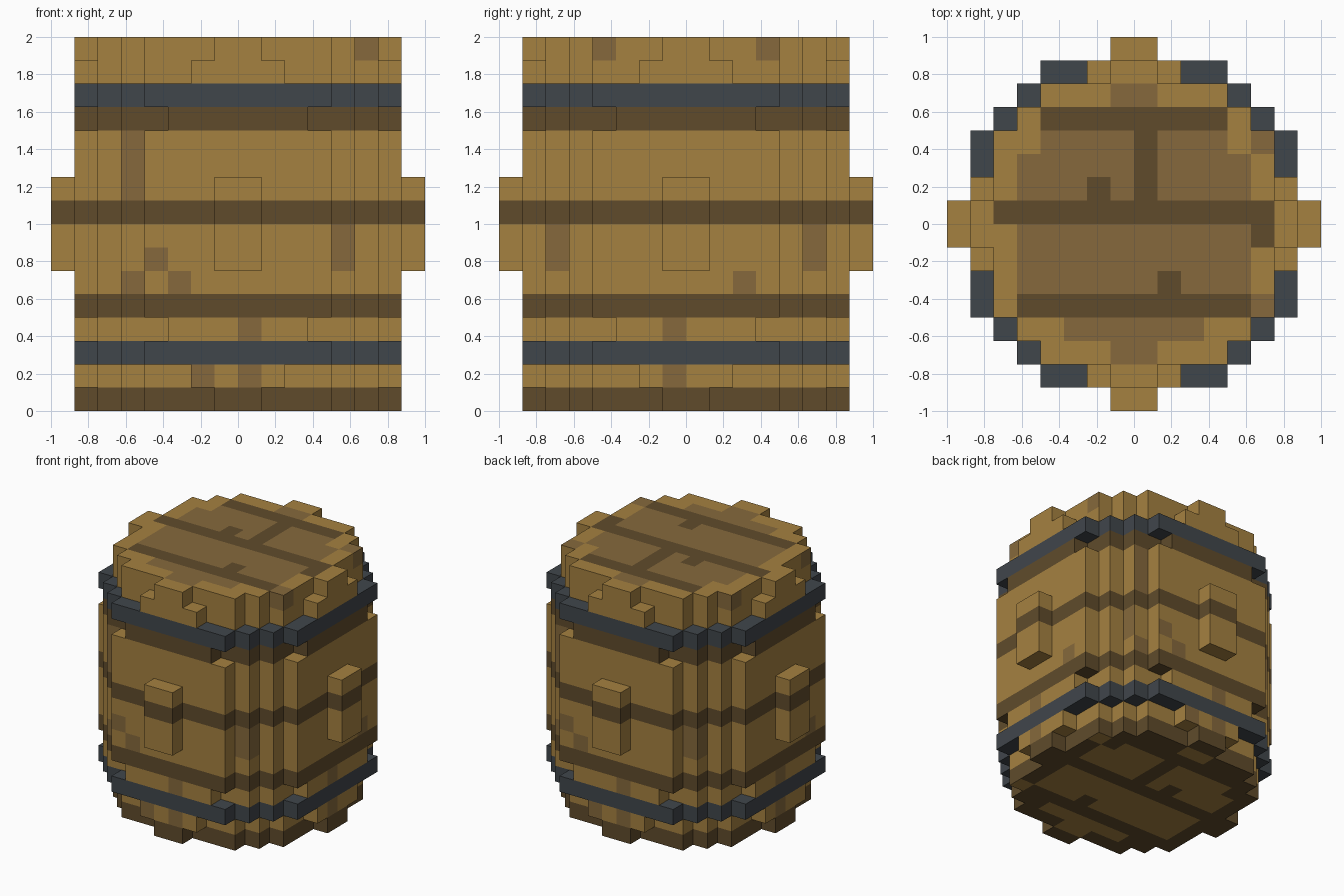
import bpy, bmesh
from mathutils import Vector

CELL = 0.125

cube = bpy.data.objects.get("Cube")
if cube:
    bpy.data.objects.remove(cube, do_unlink=True)


def linear(c):
    c /= 255
    return c / 12.92 if c <= 0.04045 else ((c + 0.055) / 1.055) ** 2.4


def material(name, *rgb):
    m = bpy.data.materials.new(name)
    colour = (*map(linear, rgb), 1)
    m.diffuse_color = colour
    m.use_nodes = True
    bsdf = next(n for n in m.node_tree.nodes if n.type == 'BSDF_PRINCIPLED')
    bsdf.inputs["Base Color"].default_value = colour
    bsdf.inputs["Roughness"].default_value = 0.9
    return m


MATERIALS = [material("golden_wood", 165, 129, 64),
             material("stained_wood", 134, 105, 60),
             material("dark_wood", 96, 75, 43),
             material("iron", 64, 70, 75)]
WOOD, STAIN, DARK, IRON = range(4)

# Half width of the flat panels on each layer, bottom to top
PANEL = [1, 2, 4, 3] + [4] * 8 + [3, 4, 2, 1]
HOOPS = (2, 13)
GROOVES = (0, 4, 8, 12)

# Stains as (column, layer, height) on the front/back and on the sides
FRONT_STAINS = [(5, 15, 1), (-5, 9, 3), (-4, 6, 1), (-3, 5, 1), (-5, 5, 1),
                (4, 6, 2), (0, 3, 1), (0, 1, 1), (-2, 1, 1)]
SIDE_STAINS = [(-4, 15, 1), (3, 15, 1), (-6, 6, 2), (5, 6, 2), (2, 5, 1),
               (-1, 3, 1), (-1, 1, 1)]

# Half width of the lid planks by row, and the grooves between them
LID = {5: 1, 4: 4, 3: 4, 2: 5, 1: 5, 0: 6, -1: 5, -2: 5, -3: 5, -4: 5, -5: 3, -6: 1}
LID_GROOVES = (4, 0, -4)
LID_KNOTS = {(-2, 1), (1, -3), (5, -1), (0, 1), (0, 2), (0, 3)}
LID_CHIPS = {(5, 3), (5, -4)}


def ring(i):
    """Distance of a cell from the centre line."""
    return max(i, -1 - i)


def in_barrel(i, j, k):
    if not 0 <= k < len(PANEL):
        return False
    a, b = sorted((ring(i), ring(j)))
    if b == 6:
        return a < PANEL[k]
    corner = 8 if k < 2 or k > 13 else 9
    return b < 6 and a + b <= corner


def in_peg(i, j, k):
    a, b = sorted((ring(i), ring(j)))
    return a == 0 and b == 7 and 6 <= k <= 9


def lid_colour(i, j, base, border):
    if (i, j) in LID_KNOTS:
        return DARK
    if (i, j) in LID_CHIPS:
        return base
    if ring(i) < LID.get(j, 0):
        return DARK if j in LID_GROOVES else base
    return border


def wood_colour(cell, normal):
    i, j, k = cell
    nx, ny, nz = normal
    if nz > 0:
        return lid_colour(i, j, STAIN, WOOD) if k == 15 else WOOD
    if nz < 0 and k == 0:
        return lid_colour(i, j, WOOD, DARK)
    if k in GROOVES:
        return DARK
    if nz:
        return WOOD
    # Opposite sides carry the same pattern, turned half way round
    along, stains = (i, FRONT_STAINS) if ny else (j, SIDE_STAINS)
    if ny > 0 or nx < 0:
        along = -1 - along
    hit = any(along == u and low <= k < low + h for u, low, h in stains)
    return STAIN if hit else WOOD


def iron_colour(cell, normal):
    return IRON


DIRECTIONS = [(s * (n == 0), s * (n == 1), s * (n == 2)) for n in range(3) for s in (1, -1)]
CELLS = [(i, j, k) for i in range(-8, 8) for j in range(-8, 8) for k in range(16)]


def block_part(name, inside, colour):
    """Build the outer skin of a blocky part; faces buried in neighbours are left out."""
    bm = bmesh.new()
    for cell in filter(lambda c: inside(*c), CELLS):
        centre = Vector(cell) + Vector((0.5, 0.5, 0.5))
        for d in DIRECTIONS:
            beside = [c + e for c, e in zip(cell, d)]
            if in_barrel(*beside) or in_peg(*beside):
                continue
            n = Vector(d)
            u = Vector((d[1], d[2], d[0]))
            v = n.cross(u)
            corners = [(n + u + v), (n - u + v), (n - u - v), (n + u - v)]
            face = bm.faces.new([bm.verts.new((centre + c / 2) * CELL) for c in corners])
            face.normal_update()
            if face.normal.dot(n) < 0:
                face.normal_flip()
            face.material_index = colour(cell, d)
    bmesh.ops.remove_doubles(bm, verts=bm.verts, dist=0.001)
    mesh = bpy.data.meshes.new(name)
    bm.to_mesh(mesh)
    bm.free()
    for m in MATERIALS:
        mesh.materials.append(m)
    obj = bpy.data.objects.new(name, mesh)
    bpy.context.collection.objects.link(obj)
    return obj


# Wooden staves, lid and base
block_part("barrel_body", lambda i, j, k: in_barrel(i, j, k) and k not in HOOPS, wood_colour)

# Iron hoops
for name, layer in zip(("lower_hoop", "upper_hoop"), HOOPS):
    block_part(name, lambda i, j, k: k == layer and in_barrel(i, j, k), iron_colour)

# Pegs in the middle of each side
for name, axis, end in (("front_peg", 1, -8), ("back_peg", 1, 7),
                        ("left_peg", 0, 7), ("right_peg", 0, -8)):
    block_part(name, lambda *c: in_peg(*c) and c[axis] == end, wood_colour)
